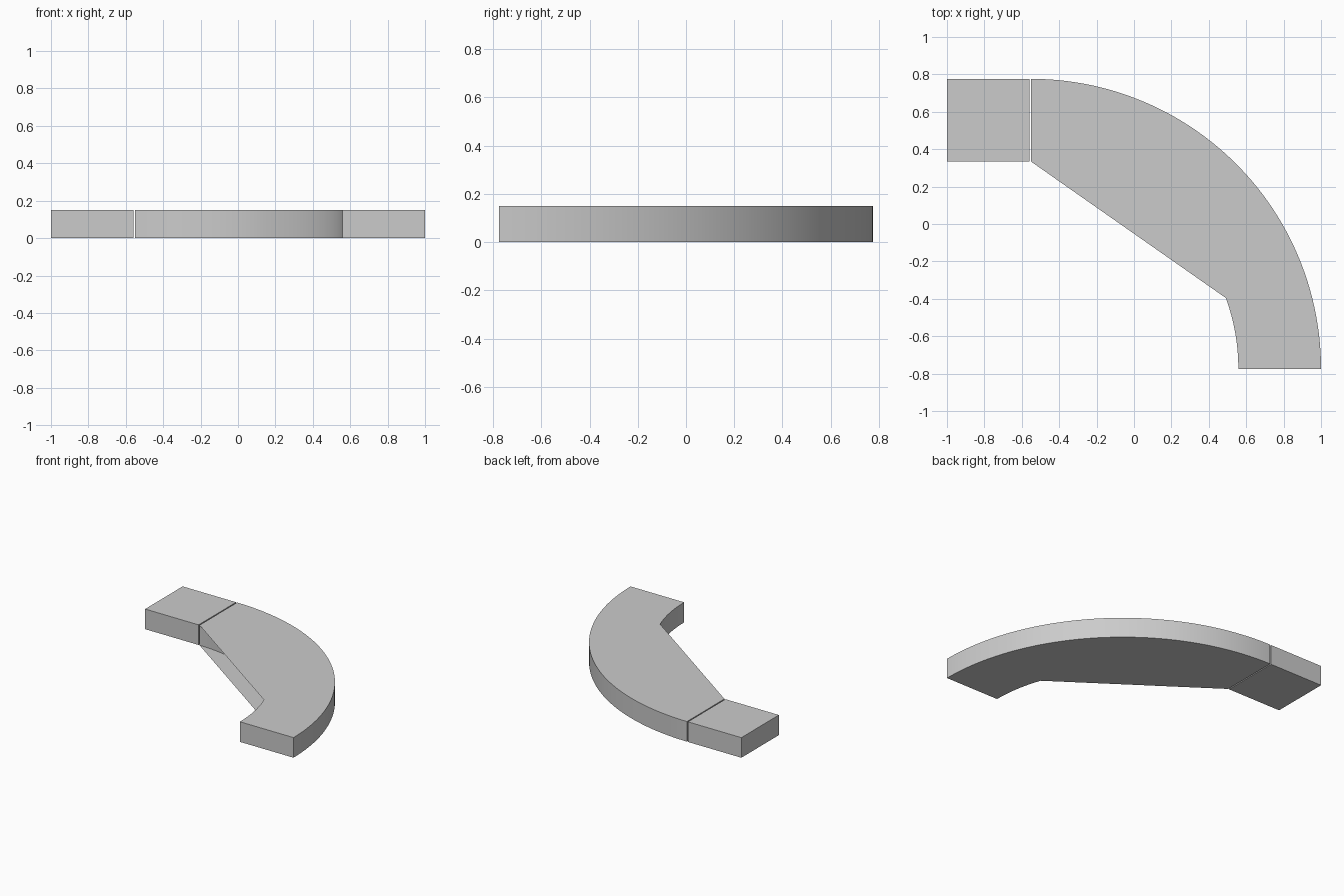
import bpy, bmesh
from math import cos, sin, radians

if "Cube" in bpy.data.objects:
    bpy.data.objects.remove(bpy.data.objects["Cube"])

CX, CY, R_OUT, R_IN, H = -0.551, -0.775, 1.551, 1.109, 0.15
SEGS, CHORD_START = 72, 16   # chord panel begins at 20 degrees


def finish(bm, name):
    me = bpy.data.meshes.new(name)
    bm.to_mesh(me)
    bm.free()
    ob = bpy.data.objects.new(name, me)
    bpy.context.collection.objects.link(ob)
    return ob


# Straight end block
bm = bmesh.new()
bmesh.ops.create_cube(bm, size=1)
x0, x1, y0, y1 = -1.0, -0.559, CY + R_IN, CY + R_OUT
for v in bm.verts:
    v.co = (x0 if v.co.x < 0 else x1, y0 if v.co.y < 0 else y1, 0 if v.co.z < 0 else H)
finish(bm, "end_block")

# Quarter-turn body: curved walls, end walls and caps
bm = bmesh.new()


def arc(r, z):
    angles = [radians(90 * i / SEGS) for i in range(SEGS + 1)]
    return [bm.verts.new((CX + r * cos(a), CY + r * sin(a), z)) for a in angles]


ob_, ot, ib, it = arc(R_OUT, 0), arc(R_OUT, H), arc(R_IN, 0), arc(R_IN, H)
for i in range(SEGS):
    j = i + 1
    bm.faces.new((ob_[i], ob_[j], ot[j], ot[i])).smooth = True
    bm.faces.new((ib[j], ib[i], it[i], it[j])).smooth = True
    bm.faces.new((it[i], ot[i], ot[j], it[j]))
    bm.faces.new((ib[j], ob_[j], ob_[i], ib[i]))
bm.faces.new((ib[0], ob_[0], ot[0], it[0]))
bm.faces.new((ob_[-1], ib[-1], it[-1], ot[-1]))

# Thin top and bottom sheets reaching from the inner curve to its chord
bm.faces.new(it[CHORD_START:])
bm.faces.new(ib[CHORD_START:][::-1])
curve = finish(bm, "curved_body")

bpy.context.view_layer.objects.active = curve
curve.select_set(True)
bpy.ops.object.shade_smooth_by_angle(angle=radians(30))
